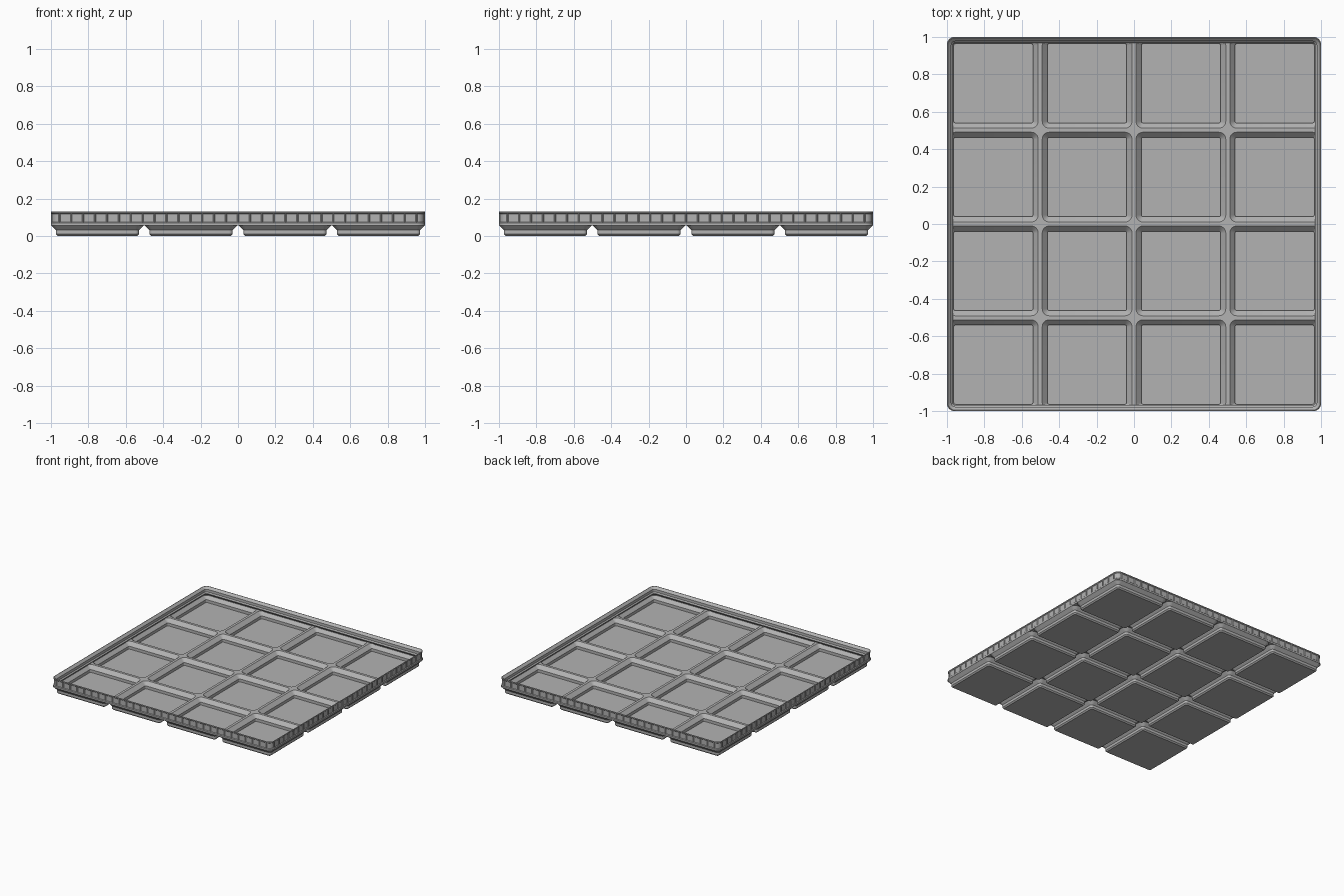
import bpy, bmesh, math

if "Cube" in bpy.data.objects:
    bpy.data.objects.remove(bpy.data.objects["Cube"])

PITCH = 0.5015      # spacing of the cells
RIB_Z = 0.063       # height of the flat rib tops
BASE_Z = 0.0567     # height where the feet end and the body begins

grey = bpy.data.materials.new("grey plastic")
grey.diffuse_color = (0.45, 0.45, 0.45, 1)
grey.use_nodes = True
grey.node_tree.nodes["Principled BSDF"].inputs["Base Color"].default_value = grey.diffuse_color


def rounded_square(half, radii, seg=6, side=1):
    """Counter-clockwise outline; radii are per corner (++, -+, --, +-)."""
    corners = []
    for k, (sx, sy) in enumerate(((1, 1), (-1, 1), (-1, -1), (1, -1))):
        r = radii[k]
        cx, cy = sx * (half - r), sy * (half - r)
        corners.append([(cx + r * math.cos((k + i / seg) * math.pi / 2),
                         cy + r * math.sin((k + i / seg) * math.pi / 2))
                        for i in range(seg + 1)])
    pts = []
    for k in range(4):
        pts += corners[k]
        a, b = corners[k][-1], corners[(k + 1) % 4][0]
        for i in range(1, side):
            t = i / side
            pts.append((a[0] + (b[0] - a[0]) * t, a[1] + (b[1] - a[1]) * t))
    return pts


def bridge(bm, a, b):
    n = len(a)
    return [bm.faces.new((a[i], a[(i + 1) % n], b[(i + 1) % n], b[i])) for i in range(n)]


def add_loop(bm, pts, z, cx=0, cy=0, limit=1.0):
    clamp = lambda v: max(-limit, min(limit, v))
    return [bm.verts.new((clamp(cx + x), clamp(cy + y), z)) for x, y in pts]


def finish(bm, name):
    me = bpy.data.meshes.new(name)
    bm.to_mesh(me)
    bm.free()
    ob = bpy.data.objects.new(name, me)
    bpy.context.collection.objects.link(ob)
    me.materials.append(grey)
    bpy.context.view_layer.objects.active = ob
    ob.select_set(True)
    bpy.ops.object.shade_smooth_by_angle(angle=math.radians(30))
    ob.select_set(False)


# Cells: stepped foot below, thin-walled pocket above, flat rib edge joining the neighbours
def build_cell(col, row):
    cx, cy = (col - 1.5) * PITCH, (row - 1.5) * PITCH
    edge_radii = []
    for sx, sy in ((1, 1), (-1, 1), (-1, -1), (1, -1)):
        at_corner = col == (3 if sx > 0 else 0) and row == (3 if sy > 0 else 0)
        edge_radii.append(0.05 if at_corner else 0.0005)
    same = lambda r: [r] * 4
    profile = [
        (0.2125, 0.0, same(0.0096)),        # foot bottom
        (0.2221, 0.0096, same(0.0191)),     # lower chamfer
        (0.2221, 0.031, same(0.0191)),      # vertical step
        (0.2478, BASE_Z, same(0.0448)),     # upper chamfer
        (PITCH / 2, BASE_Z, edge_radii),    # underside between feet
        (PITCH / 2, RIB_Z, edge_radii),
        (0.2400, RIB_Z, same(0.037)),       # rib top
        (0.2115, 0.0345, same(0.0085)),     # pocket slope
        (0.2115, 0.011, same(0.0085)),      # pocket floor
    ]
    bm = bmesh.new()
    loops = [add_loop(bm, rounded_square(h, r), z, cx, cy, 0.9995) for h, z, r in profile]
    for i, (a, b) in enumerate(zip(loops, loops[1:])):
        if i != 4:              # no walls where neighbouring cells meet
            bridge(bm, a, b)
    bm.faces.new(loops[0][::-1])
    bm.faces.new(loops[-1])
    finish(bm, f"cell_{col}_{row}")


for col in range(4):
    for row in range(4):
        build_cell(col, row)

# Rim: outer wall with a row of recessed panels and a stepped stacking lip inside
SEG, SIDE = 6, 30
rim_profile = [             # inset from the outside, height
    (0.0, BASE_Z),
    (0.0, 0.070),
    (0.0, 0.122),
    (0.0, 0.128),
    (0.0015, 0.130),
    (0.0050, 0.130),
    (0.0227, 0.113),
    (0.0227, 0.0915),
    (0.0310, 0.083),
    (0.0310, 0.0800),
    (0.0125, RIB_Z),
    (0.0115, BASE_Z),
]
bm = bmesh.new()
loops = [add_loop(bm, rounded_square(1 - d, [0.0448 - d] * 4, SEG, SIDE), z)
         for d, z in rim_profile]
panel_band = []
for i, a in enumerate(loops):
    faces = bridge(bm, a, loops[(i + 1) % len(loops)])
    if i == 1:
        panel_band = faces
bm.normal_update()
straight = []
for k in range(4):
    start = k * (SEG + SIDE)
    straight += panel_band[start + SEG:start + SEG + SIDE]
    # one curved panel around each corner
    bmesh.ops.inset_region(bm, faces=panel_band[start:start + SEG],
                           thickness=0.005, depth=-0.005, use_even_offset=True)
bmesh.ops.inset_individual(bm, faces=straight, thickness=0.005, depth=-0.005,
                           use_even_offset=True)
finish(bm, "rim")
